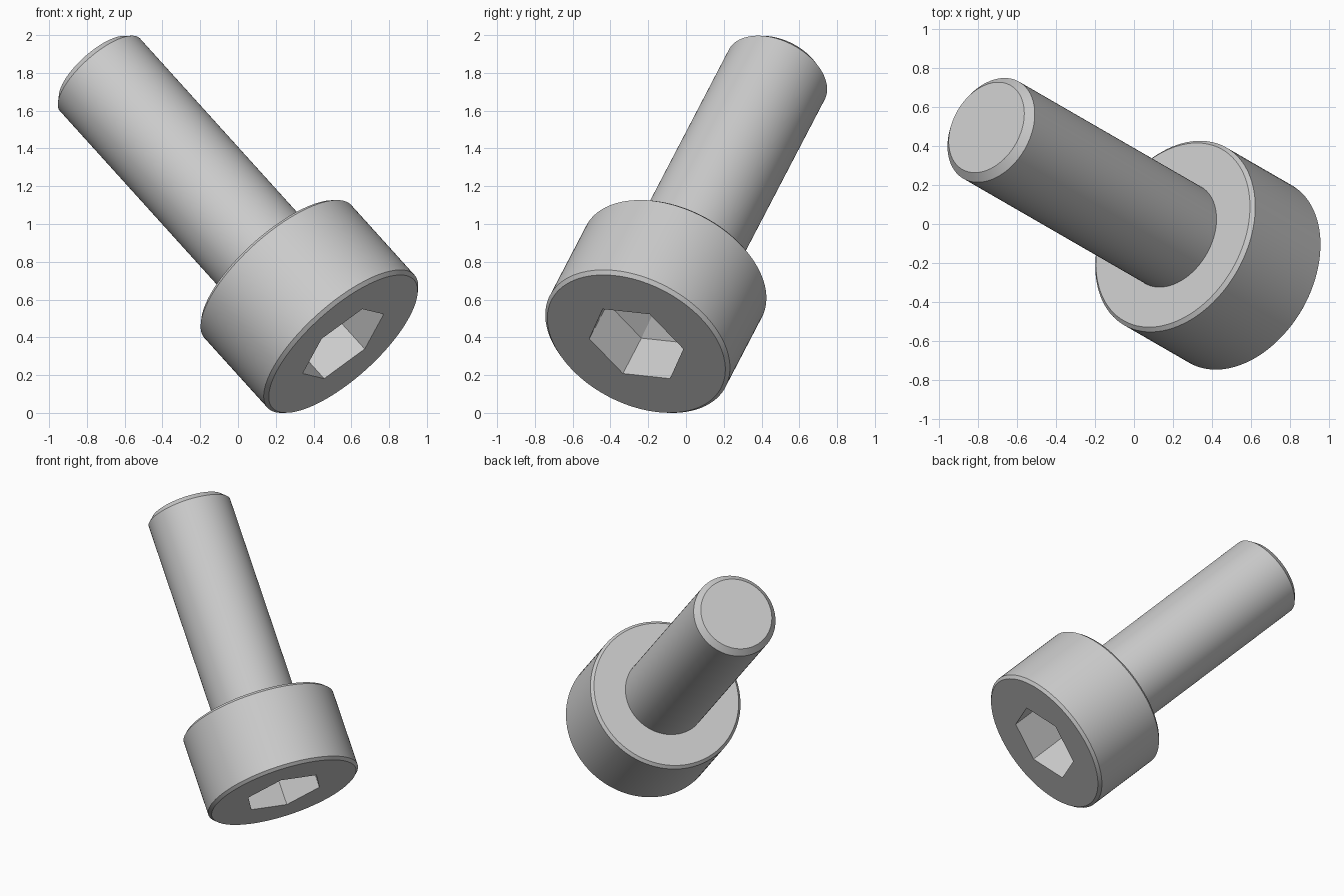
import bpy
import bmesh
import math
from mathutils import Matrix, Vector

cube = bpy.data.objects.get("Cube")
if cube:
    bpy.data.objects.remove(cube, do_unlink=True)

SEGMENTS = 96
UNIT = 0.1907               # one screw millimetre
HEAD_R, HEAD_H = 2.75 * UNIT, 3 * UNIT
SHAFT_R, SHAFT_L = 1.5 * UNIT, 8 * UNIT
HEX_APOTHEM = 1.25 * UNIT
HEX_DEPTH = 1.42 * UNIT
EDGE = 0.1 * UNIT           # head chamfer
TIP = 0.2 * UNIT            # tip chamfer

steel = bpy.data.materials.new("grey steel")
steel.use_nodes = True
steel.diffuse_color = (0.6, 0.6, 0.6, 1)
steel.node_tree.nodes["Principled BSDF"].inputs["Base Color"].default_value = (0.6, 0.6, 0.6, 1)

# Tilted frame of the screw: axis runs from head to tip, a socket corner marks local x
axis = Vector((-0.6255, 0.361, 0.692)).normalized()
corner = Vector((0.775, 0.261, 0.577))
corner = (corner - axis * corner.dot(axis)).normalized()
frame = Matrix((corner, axis.cross(corner), axis)).transposed().to_4x4()
frame.translation = (0.557, -0.263, 0.3655)


def circle(radius):
    return lambda a: radius


def hexagon(apothem):
    sector = math.pi / 3
    return lambda a: apothem / math.cos(a % sector - sector / 2)


def lathe(name, sections, apex_start=None, cap_end=False):
    """Skin a list of (height, outline) sections along the screw axis."""
    bm = bmesh.new()
    angles = [2 * math.pi * i / SEGMENTS for i in range(SEGMENTS)]
    rings = [[bm.verts.new((r(a) * math.cos(a), r(a) * math.sin(a), z)) for a in angles]
             for z, r in sections]
    for low, high in zip(rings, rings[1:]):
        for i in range(SEGMENTS):
            j = (i + 1) % SEGMENTS
            bm.faces.new((low[i], low[j], high[j], high[i]))
    if apex_start is not None:
        tip = bm.verts.new((0, 0, apex_start))
        for i in range(SEGMENTS):
            bm.faces.new((tip, rings[0][(i + 1) % SEGMENTS], rings[0][i]))
    if cap_end:
        bm.faces.new(rings[-1])
    mesh = bpy.data.meshes.new(name)
    bm.to_mesh(mesh)
    bm.free()
    mesh.materials.append(steel)
    obj = bpy.data.objects.new(name, mesh)
    bpy.context.collection.objects.link(obj)
    obj.matrix_world = frame
    bpy.ops.object.select_all(action="DESELECT")
    obj.select_set(True)
    bpy.context.view_layer.objects.active = obj
    bpy.ops.object.shade_smooth_by_angle(angle=math.radians(20))
    return obj


# Head: pointed socket floor, socket walls, face, chamfered side, underside
socket = hexagon(HEX_APOTHEM)
lathe("socket_head", [
    (HEX_DEPTH, socket),
    (0, socket),
    (0, circle(HEAD_R - EDGE)),
    (EDGE, circle(HEAD_R)),
    (HEAD_H - EDGE, circle(HEAD_R)),
    (HEAD_H, circle(HEAD_R - EDGE)),
    (HEAD_H, circle(SHAFT_R)),
], apex_start=HEX_DEPTH + HEX_APOTHEM * math.tan(math.radians(30)))

# Shaft with chamfered flat tip
end = HEAD_H + SHAFT_L
lathe("shaft", [
    (HEAD_H, circle(SHAFT_R)),
    (end - TIP, circle(SHAFT_R)),
    (end, circle(SHAFT_R - TIP)),
], cap_end=True)
